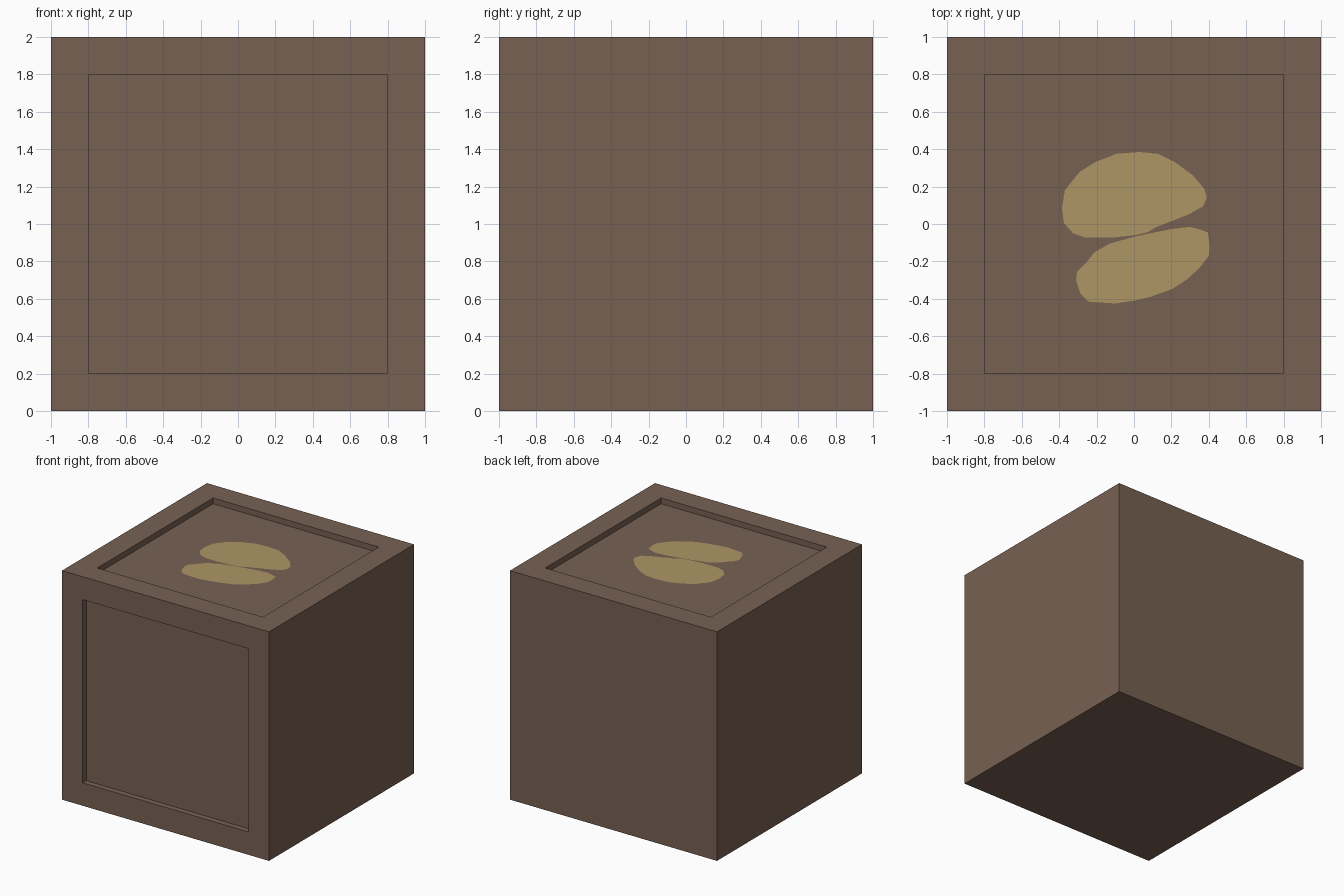
import bpy, bmesh
from mathutils import Vector

if "Cube" in bpy.data.objects:
    bpy.data.objects.remove(bpy.data.objects["Cube"])


def srgb(r, g, b):
    lin = lambda c: c / 12.92 if c <= 0.04045 else ((c + 0.055) / 1.055) ** 2.4
    return (lin(r / 255), lin(g / 255), lin(b / 255), 1)


def material(name, colour):
    m = bpy.data.materials.new(name)
    m.diffuse_color = colour
    m.use_nodes = True
    m.node_tree.nodes["Principled BSDF"].inputs["Base Color"].default_value = m.diffuse_color
    return m


def finish(name, bm, mat):
    mesh = bpy.data.meshes.new(name)
    bm.to_mesh(mesh)
    bm.free()
    mesh.materials.append(mat)
    obj = bpy.data.objects.new(name, mesh)
    bpy.context.collection.objects.link(obj)
    return obj


brown = material("brown", srgb(119, 97, 83))
tan = material("tan", srgb(173, 150, 102))
DEPTH = 0.05

# crate body: cube with recessed panels on the front and top
bm = bmesh.new()
bmesh.ops.create_cube(bm, size=2)
bmesh.ops.translate(bm, verts=bm.verts, vec=(0, 0, 1))
bm.normal_update()
for direction in (Vector((0, -1, 0)), Vector((0, 0, 1))):
    face = max(bm.faces, key=lambda f: (f.normal.dot(direction), f.calc_area()))
    # rim, then sunken floor
    bmesh.ops.inset_individual(bm, faces=[face], thickness=0.2, use_even_offset=True)
    floor = bmesh.ops.extrude_discrete_faces(bm, faces=[face])["faces"][0]
    bmesh.ops.translate(bm, verts=floor.verts, vec=-direction * DEPTH)
    bm.normal_update()
finish("crate_body", bm, brown)

# painted bean marking: two halves lying on the top panel
upper = [(-.385, .085), (-.37, .18), (-.29, .28), (-.2, .335), (-.13, .36), (-.1, .375),
         (.03, .385), (.13, .375), (.22, .33), (.315, .26), (.375, .19), (.39, .145),
         (.37, .095), (.3, .055), (.2, .015), (.11, -.02), (.075, -.043), (.005, -.06),
         (-.12, -.073), (-.26, -.073), (-.325, -.05), (-.375, .005)]
lower = [(-.31, -.3), (-.305, -.255), (-.255, -.205), (-.21, -.15), (-.13, -.105),
         (.005, -.067), (.085, -.05), (.2, -.027), (.3, -.015), (.355, -.03),
         (.395, -.045), (.405, -.12), (.4, -.17), (.35, -.235), (.285, -.295),
         (.2, -.35), (.085, -.39), (0, -.41), (-.1, -.425), (-.245, -.415), (-.285, -.375)]
for name, outline in (("bean_half_back", upper), ("bean_half_front", lower)):
    bm = bmesh.new()
    face = bm.faces.new([bm.verts.new((x, y, 2 - DEPTH + 0.003)) for x, y in outline])
    face.normal_update()
    if face.normal.z < 0:
        face.normal_flip()
    finish(name, bm, tan)
